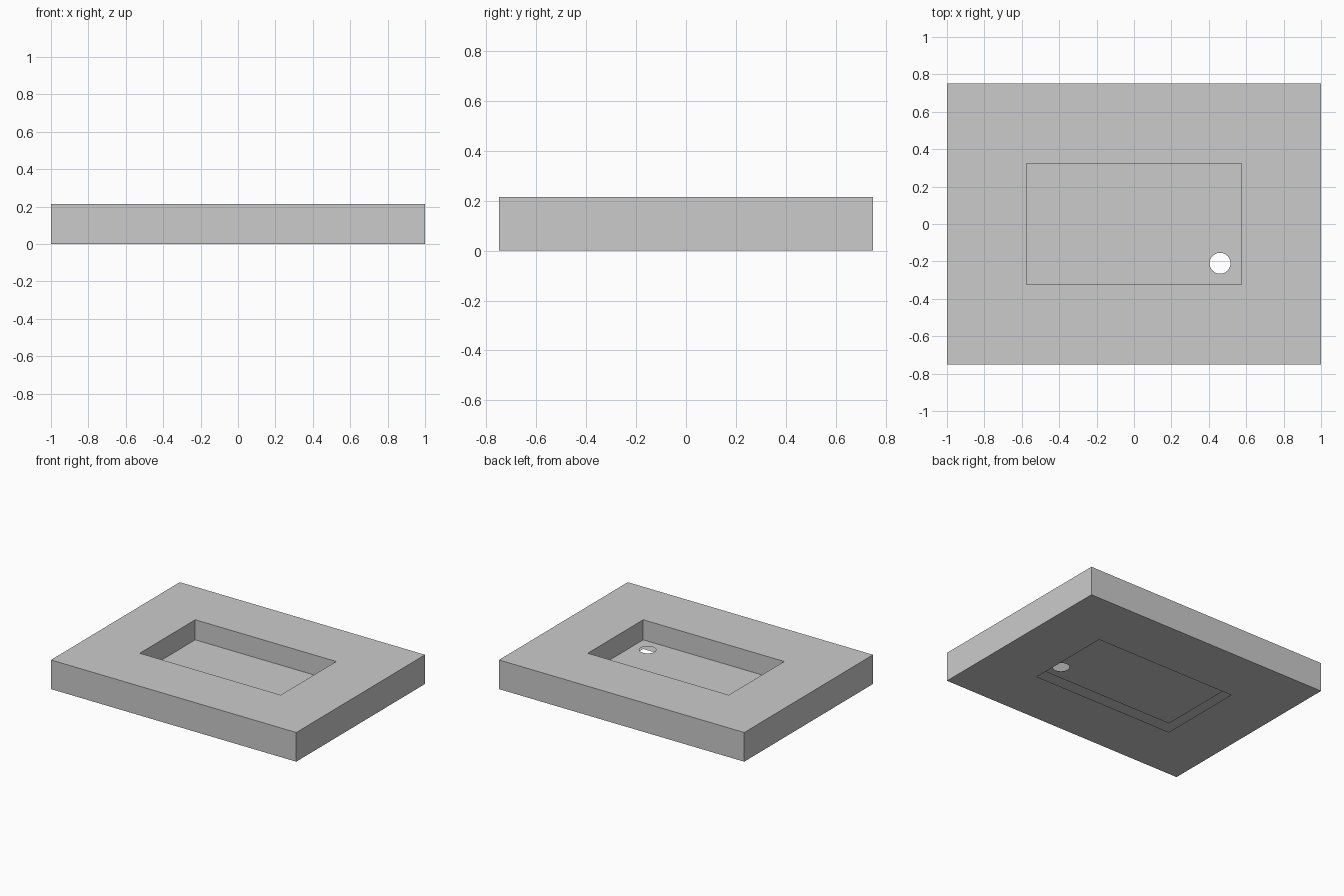
import bpy, bmesh
from math import cos, sin, tau

if "Cube" in bpy.data.objects:
    bpy.data.objects.remove(bpy.data.objects["Cube"])

W, D, H = 1.0, 0.75, 0.215      # half width, half depth, height
PW, PD = 0.575, 0.323           # pocket half sizes
FLOOR = 0.067
HOLE, HOLE_R, SIDES = (0.46, -0.21), 0.056, 32


def rect(bm, w, d, z):
    return [bm.verts.new((sx * w, sy * d, z))
            for sx, sy in ((-1, -1), (1, -1), (1, 1), (-1, 1))]


def bridge(bm, a, b):
    for i in range(len(a)):
        j = (i + 1) % len(a)
        bm.faces.new((a[i], a[j], b[j], b[i]))


def finish(bm, name):
    mesh = bpy.data.meshes.new(name)
    bm.to_mesh(mesh)
    bm.free()
    obj = bpy.data.objects.new(name, mesh)
    bpy.context.collection.objects.link(obj)


# Tray shell: bottom rim, outer sides, top rim, pocket walls
bm = bmesh.new()
loops = [rect(bm, PW, PD, 0), rect(bm, W, D, 0), rect(bm, W, D, H),
         rect(bm, PW, PD, H), rect(bm, PW, PD, FLOOR)]
for a, b in zip(loops, loops[1:]):
    bridge(bm, a, b)
finish(bm, "tray_body")

# Thin pocket floor with a round drain hole
bm = bmesh.new()
circle = [bm.verts.new((HOLE[0] + HOLE_R * cos(tau * i / SIDES),
                        HOLE[1] + HOLE_R * sin(tau * i / SIDES), FLOOR))
          for i in range(SIDES)]
edges = []
for loop in (rect(bm, PW, PD, FLOOR), circle):
    edges += [bm.edges.new((loop[i - 1], loop[i])) for i in range(len(loop))]
bmesh.ops.triangle_fill(bm, edges=edges, use_beauty=True, normal=(0, 0, 1))
for f in bm.faces:
    if f.normal.z < 0:
        f.normal_flip()
finish(bm, "pocket_floor")
